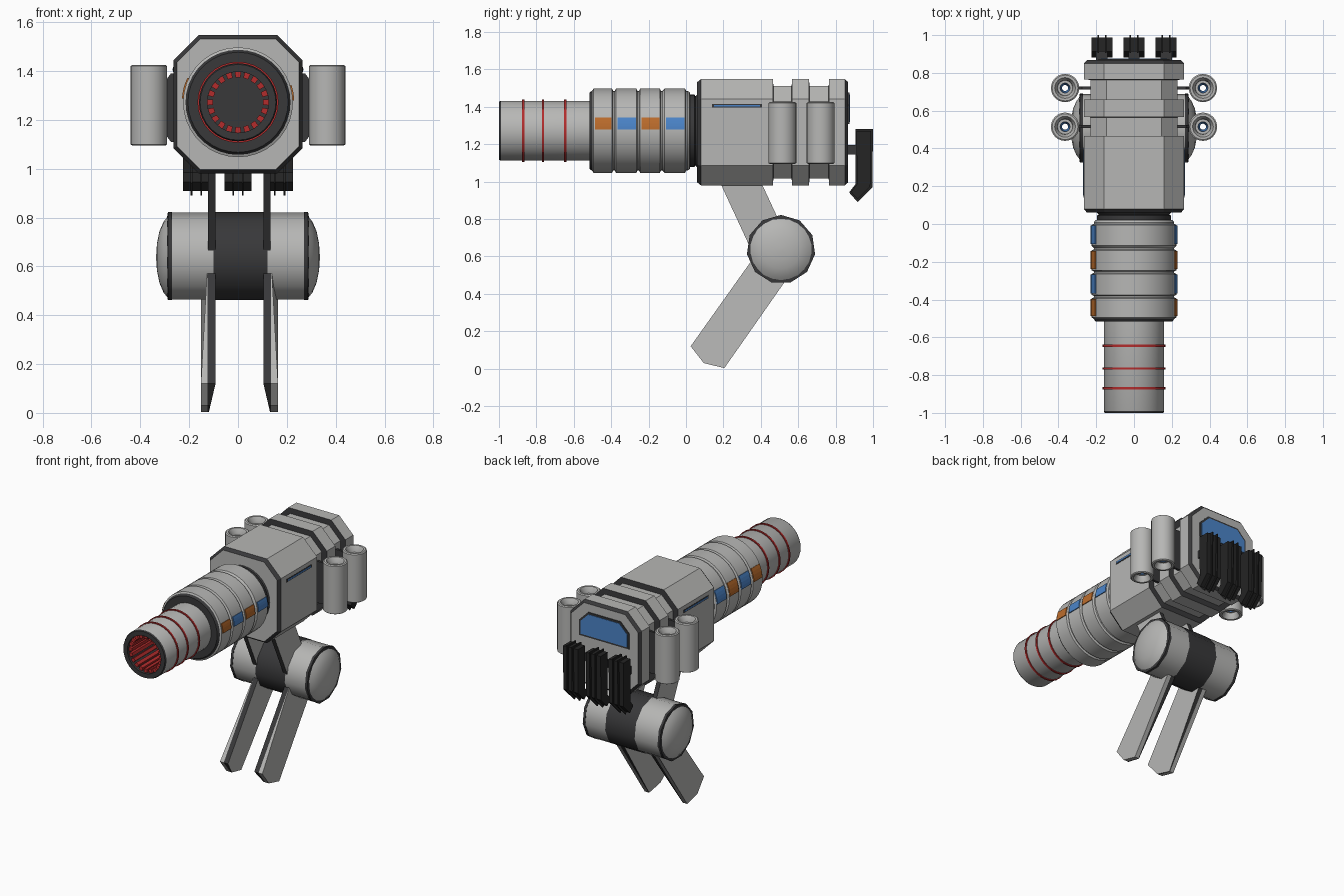
import bpy, bmesh, math
from math import sin, cos, pi, radians

if "Cube" in bpy.data.objects:
    bpy.data.objects.remove(bpy.data.objects["Cube"])

# ---------- materials ----------
COLOURS = [("light_grey", (0.47, 0.47, 0.46)), ("dark_grey", (0.04, 0.04, 0.042)),
           ("black", (0.018, 0.018, 0.018)), ("blue", (0.07, 0.23, 0.58)),
           ("orange", (0.50, 0.15, 0.025)), ("red", (0.45, 0.025, 0.025))]
MATS = []
for name, c in COLOURS:
    m = bpy.data.materials.new(name)
    m.diffuse_color = (*c, 1)
    m.use_nodes = True
    m.node_tree.nodes["Principled BSDF"].inputs["Base Color"].default_value = m.diffuse_color
    MATS.append(m)
GREY, DARK, BLACK, BLUE, ORANGE, RED = range(6)
ZC = 1.272  # height of the barrel axis


# ---------- helpers ----------
def make(name, verts, faces, mats, smooth=None):
    me = bpy.data.meshes.new(name)
    me.from_pydata(verts, [], faces)
    for m in MATS:
        me.materials.append(m)
    for p, k in zip(me.polygons, mats):
        p.material_index = k
    bm = bmesh.new()
    bm.from_mesh(me)
    bmesh.ops.recalc_face_normals(bm, faces=bm.faces)
    bm.to_mesh(me)
    bm.free()
    ob = bpy.data.objects.new(name, me)
    bpy.context.collection.objects.link(ob)
    if smooth:
        bpy.ops.object.select_all(action='DESELECT')
        ob.select_set(True)
        bpy.context.view_layer.objects.active = ob
        bpy.ops.object.shade_smooth_by_angle(angle=radians(smooth))
    return ob


def loft(name, rings, mats, put, caps=(None, None), loop=False, smooth=None):
    """Skin rings [(t, [(u, v)...])]; put maps t, u, v to a position."""
    n = len(rings[0][1])
    verts = [put(t, u, v) for t, pts in rings for u, v in pts]
    faces, fm = [], []
    R = len(rings)
    for i in range(R if loop else R - 1):
        a, b = i * n, (i + 1) % R * n
        for j in range(n):
            k = (j + 1) % n
            faces.append((a + j, a + k, b + k, b + j))
            fm.append(mats[i] if isinstance(mats, list) else mats)
    for cap, start in zip(caps, (0, (R - 1) * n)):
        if cap is not None:
            faces.append(tuple(range(start, start + n)))
            fm.append(cap)
    return make(name, verts, faces, fm, smooth)


def circle(r, n, phase=0):
    return [(r * cos(2 * pi * i / n + phase), r * sin(2 * pi * i / n + phase)) for i in range(n)]


def lathe(name, prof, mats, put, n=32, smooth=35, phase=0, **kw):
    return loft(name, [(t, circle(r, n, phase)) for t, r in prof], mats, put, smooth=smooth, **kw)


def along_y(t, u, v):
    return (u, t, ZC + v)


def slab(name, prof, x0, x1, side, edge):
    """Extrude a y,z profile from x0 to x1."""
    return loft(name, [(x0, prof), (x1, prof)], edge, lambda t, u, v: (t, u, v), caps=(side, side))


def box(name, lo, hi, mat):
    prof = [(lo[1], lo[2]), (hi[1], lo[2]), (hi[1], hi[2]), (lo[1], hi[2])]
    return slab(name, prof, lo[0], hi[0], mat, mat)


# ---------- barrel ----------
lathe("barrel", [(-0.45, 0.16), (-0.99, 0.16), (-1.0, 0.155), (-1.0, 0.125), (-0.72, 0.125)],
      [GREY, DARK, DARK, DARK], along_y, caps=(None, DARK))
for y in (-0.87, -0.765, -0.645):
    lathe("barrel_ring", [(y - .006, .155), (y - .006, .166), (y + .006, .166), (y + .006, .155)],
          RED, along_y, loop=True)
for i in range(20):  # rods lining the bore
    a = 2 * pi * i / 20
    pts = [(r * cos(a + d), r * sin(a + d)) for r, d in ((.102, -.1), (.126, -.1), (.126, .1), (.102, .1))]
    loft("bore_rod", [(-0.985, pts), (-0.72, pts)], RED, along_y, caps=(RED, RED))

# ---------- banded sleeve ----------
bands = [(-0.495, -0.395), (-0.375, -0.265), (-0.245, -0.14), (-0.115, -0.005)]
prof, mats = [(-0.515, 0.15), (-0.515, 0.205), (-0.50, 0.215)], [DARK, DARK, GREY]
for y0, y1 in bands:
    prof += [(y0, 0.225), (y1, 0.225), (y1 + .006, 0.213), (y1 + .014, 0.213)]
    mats += [GREY] * 4
prof += [(0.02, 0.205), (0.025, 0.15)]
mats += [DARK]
lathe("sleeve", prof, mats, along_y, n=36, smooth=25)
lathe("neck", [(0.02, 0.195), (0.045, 0.195), (0.05, 0.185), (0.06, 0.195), (0.09, 0.195)], DARK, along_y)
for i, (y0, y1) in enumerate(bands):  # coloured side plates
    col = BLUE if i % 2 else ORANGE
    for side, a0, a1 in ((1, 2, 18), (-1, 4, 26)):
        ang = [radians(a0 + (a1 - a0) * k / 4) for k in range(5)]
        pts = [(side * .230 * cos(a), .230 * sin(a)) for a in ang]
        pts += [(side * .222 * cos(a), .222 * sin(a)) for a in reversed(ang)]
        loft("sleeve_plate", [(y0 + .008, pts), (y1 - .003, pts)], col, along_y, caps=(col, col))


# ---------- octagonal body with two grooves ----------
def octagon(i):
    w, h, c = 0.265 - i, 0.284 - i, 0.105 - i * 0.58
    return [(w, c - h), (w, h - c), (w - c, h), (c - w, h), (-w, h - c), (-w, c - h), (c - w, -h), (w - c, -h)]


steps = [(0.06, .016), (0.08, 0), (0.465, 0), (0.467, .036), (0.565, .036), (0.567, 0), (0.658, 0),
         (0.66, .036), (0.763, .036), (0.765, 0), (0.85, 0), (0.867, .016)]
loft("body", [(y, octagon(i)) for y, i in steps],
     [DARK, GREY, DARK, GREY, DARK, GREY, DARK, GREY, DARK, GREY, DARK],
     lambda t, u, v: (u, t, 1.264 + v), caps=(GREY, GREY))
for s in (-1, 1):  # side slots
    box("slot_frame", (s * .26, .14, 1.396), (s * .267, .405, 1.416), DARK)
    box("slot_light", (s * .26, .15, 1.402), (s * .269, .395, 1.411), BLUE)

# ---------- rear window ----------
for name, g, d, col in (("window_frame", .012, .006, DARK), ("window", 0, .009, BLUE)):
    pts = [(-.175 - g, 1.32 - g), (.175 + g, 1.32 - g), (.175 + g, 1.405 + g * .5),
           (.115 + g * .5, 1.465 + g), (-.115 - g * .5, 1.465 + g), (-.175 - g, 1.405 + g * .5)]
    loft(name, [(0.86, pts), (0.867 + d, pts)], col, lambda t, u, v: (u, t, v), caps=(col, col))

# ---------- rear vents ----------
vent = [(.912, 1.27), (.988, 1.27), (.985, .975), (.918, .908), (.882, .945), (.914, .985)]
fin = [(.905, 1.282), (1.0, 1.282), (.996, .97), (.918, .89), (.872, .942), (.905, .985)]
for x in (-.17, 0, .17):
    for d in (-.039, 0, .039):
        slab("vent_plate", vent, x + d - .016, x + d + .016, BLACK, BLACK)
    for d in (-.0195, .0195):
        slab("vent_fin", fin, x + d - .004, x + d + .004, BLACK, BLACK)
    box("vent_mount", (x - .03, .85, 1.145), (x + .03, .93, 1.197), DARK)

# ---------- side canisters ----------
can = [(1.095, .068), (1.10, .075), (1.42, .075), (1.425, .068), (1.425, .055), (1.40, .042), (1.385, .04),
       (1.385, .026), (1.26, .016), (1.135, .026), (1.135, .04), (1.12, .042), (1.095, .055)]
can_mats = [GREY] * 7 + [BLUE] * 2 + [GREY] * 4
for s in (-1, 1):
    for y in (.515, .72):
        lathe("canister", can, can_mats, lambda t, u, v: (s * .365 + u, y + v, t), n=24, loop=True)
        pts = [(.22, 1.11), (.275, 1.11), (.297, 1.14), (.297, 1.36), (.275, 1.39), (.22, 1.39)]
        loft("canister_bracket", [(y - .008, pts), (y + .008, pts)], DARK,
             lambda t, u, v: (s * u, t, v), caps=(DARK, DARK))


# ---------- hip joint ----------
def along_x(t, u, v):
    return (t, .508 + u, .638 + v)


lathe("hip_core", [(-.10, .184), (.12, .184)], DARK, along_x, n=11, smooth=40, phase=pi / 2)
for s in (-1, 1):
    lathe("hip_drum", [(s * .09, .182), (s * .27, .182), (s * .27, .172), (s * .282, .172)],
          [GREY, DARK, DARK], along_x, n=11, smooth=40, phase=pi / 2, caps=(GREY, DARK))
    lathe("hip_trim", [(s * .27, .15), (s * .27, .184), (s * .287, .184), (s * .29, .166)],
          DARK, along_x, n=11, smooth=40, phase=pi / 2, caps=(None, DARK))
    lathe("hip_dome", [(s * .285, .17), (s * .305, .145), (s * .322, .105), (s * .332, .055), (s * .335, .01)],
          GREY, along_x, n=22, smooth=40, phase=pi / 2, caps=(None, GREY))

# ---------- struts and legs ----------
strut = [(.18, 1.0), (.40, 1.0), (.53, .72), (.42, .56), (.335, .665)]
leg = [(.50, .72), (.345, .57), (.025, .12), (.095, .03), (.205, .003), (.525, .46), (.58, .56)]
for s in (-1, 1):
    c = .006
    slab("strut", strut, c + s * .098, c + s * .128, GREY, DARK)
    inner = slab("leg", leg, c + s * .098, c + s * .130, GREY, DARK)
    outer = slab("leg_cover", leg, c + s * .130, c + s * .158, GREY, GREY)
    for v in inner.data.vertices:  # foot tapers outward
        if abs(v.co.x - c) < .11 and v.co.z < .1:
            v.co.x += s * .028 * (1 - v.co.z / .12)
    for v in outer.data.vertices:  # cover thins into the joint
        if abs(v.co.x - c) > .14 and v.co.z > .5:
            v.co.x = c + s * .133
